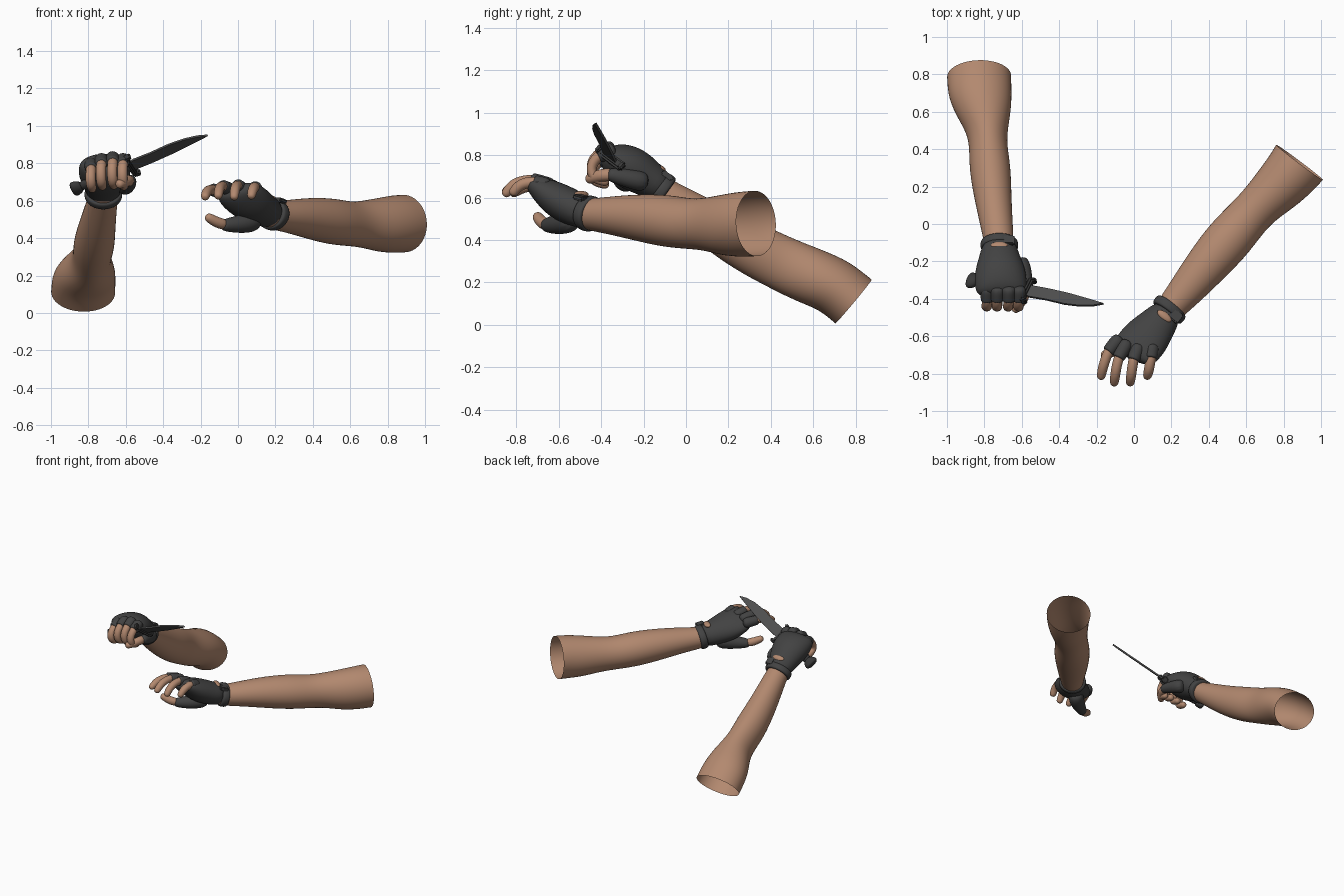
import bpy, bmesh, math
from mathutils import Vector, Matrix

cube = bpy.data.objects.get("Cube")
if cube:
    bpy.data.objects.remove(cube)


def material(name, color):
    m = bpy.data.materials.new(name)
    m.use_nodes = True
    m.diffuse_color = (*color, 1)
    m.node_tree.nodes["Principled BSDF"].inputs["Base Color"].default_value = (*color, 1)
    return m


skin = material("skin", (0.45, 0.25, 0.16))
leather = material("glove grey", (0.055, 0.055, 0.055))
steel = material("blade grey", (0.075, 0.075, 0.075))
grip = material("knife dark", (0.04, 0.04, 0.04))


def finish(name, bm, mat, smooth=True, subdivide=0):
    bmesh.ops.recalc_face_normals(bm, faces=bm.faces)
    mesh = bpy.data.meshes.new(name)
    bm.to_mesh(mesh)
    bm.free()
    for p in mesh.polygons:
        p.use_smooth = smooth
    mesh.materials.append(mat)
    obj = bpy.data.objects.new(name, mesh)
    bpy.context.collection.objects.link(obj)
    if subdivide:
        mod = obj.modifiers.new("Smooth", "SUBSURF")
        mod.levels = mod.render_levels = subdivide
    return obj


def frame(tangent, side):
    t = tangent.normalized()
    s = (side - t * side.dot(t)).normalized()
    up = s.cross(t)
    return t, s, (up if up.z >= 0 else -up)


def tube(name, rings, mat, side, cap=False, seg=12):
    """Loft ellipses (x, y, z, half width, half height) along a path."""
    side = Vector(side)
    pts = [Vector(r[:3]) for r in rings]
    bm = bmesh.new()
    loops = []
    for i, r in enumerate(rings):
        t = pts[min(i + 1, len(pts) - 1)] - pts[max(i - 1, 0)]
        t, s, _ = frame(t, side)
        u = s.cross(t)
        loop = []
        for k in range(seg):
            a = math.tau * k / seg
            off = s * math.cos(a) * r[3] + u * math.sin(a) * r[4]
            loop.append(bm.verts.new(pts[i] + off * 1.04))
        loops.append(loop)
    for a, b in zip(loops, loops[1:]):
        for k in range(seg):
            n = (k + 1) % seg
            bm.faces.new((a[k], a[n], b[n], b[k]))
    if cap:
        bm.faces.new(loops[0])
        bm.faces.new(loops[-1])
    return finish(name, bm, mat, subdivide=2)


def rounded(points, radii):
    """Round rings along a path, closed with a dome at the tip."""
    rings = [(*p, r, r) for p, r in zip(points, radii)]
    tip, r = Vector(points[-1]), radii[-1]
    d = (tip - Vector(points[-2])).normalized()
    for along, size in ((0.6, 0.8), (0.95, 0.4)):
        rings.append((*(tip + d * r * along), r * size, r * size))
    return rings


def finger(name, pts, side, thick=0.027, sleeve=0.036):
    # glove sleeve over the first joint, bare skin beyond it
    a, b = Vector(pts[0]), Vector(pts[1])
    c = b - (b - a).normalized() * 0.012
    rings = [(*p, r, r) for p, r in ((a, sleeve * 1.1), (a.lerp(b, 0.6), sleeve),
                                     (c, sleeve * 0.95), (b, sleeve * 0.9))]
    tube(name + "_sleeve", rings, leather, side, True)
    path = [a.lerp(b, 0.6)] + [Vector(p) for p in pts[1:]]
    tube(name, rounded(path, [thick] * (len(path) - 1) + [thick * 0.9]), skin, side, True)


def block(name, matrix, size, mat, bevel=0.006):
    bm = bmesh.new()
    bmesh.ops.create_cube(bm, size=1, matrix=Matrix.Diagonal((*size, 1)))
    bmesh.ops.bevel(bm, geom=bm.edges[:], offset=bevel, segments=2, affect="EDGES")
    bm.transform(matrix)
    return finish(name, bm, mat, smooth=False)


def axes(t, s, u, origin):
    m = Matrix((t, s, u)).transposed().to_4x4()
    m.translation = origin
    return m


def cuff(prefix, start, end, w, h, side):
    # wrist strap, its tab, and the bare oval opening behind the knuckles
    p, q = Vector(start), Vector(end)
    t, s, u = frame(q - p, Vector(side))
    rings = []
    for f, grow in ((-0.1, -0.015), (0, 0), (0.5, 0.002), (1, 0), (1.1, -0.015)):
        rings.append((*p.lerp(q, f), w + grow, h + grow))
    tube(prefix + "_wrist_strap", rings, leather, side, True)
    block(prefix + "_strap_tab", axes(t, s, u, q + u * h * 0.85 + s * w * 0.5),
          (0.06, 0.06, 0.025), leather)
    bm = bmesh.new()
    bmesh.ops.create_uvsphere(bm, u_segments=20, v_segments=10, radius=1)
    bm.transform(axes(t, s, u, q + t * 0.04 + u * (h - 0.004)) @
                 Matrix.Diagonal((0.022, 0.046, 0.014, 1)))
    finish(prefix + "_glove_opening", bm, skin)


X = (1, 0, 0)

# Right arm, open at the upper end
tube("right_arm", [
    (-.828, .79, .11, .172, .135), (-.825, .70, .185, .172, .135),
    (-.80, .60, .225, .148, .135), (-.785, .505, .265, .112, .132),
    (-.78, .42, .305, .10, .128), (-.77, .30, .365, .112, .125),
    (-.755, .15, .45, .10, .11), (-.735, 0, .55, .087, .09),
    (-.72, -.11, .625, .078, .072), (-.72, -.16, .66, .07, .065)], skin, X)

# Right glove closed in a fist
tube("right_glove", [
    (-.72, -.09, .625, .088, .072), (-.72, -.17, .685, .105, .086),
    (-.715, -.25, .735, .138, .108), (-.712, -.33, .775, .14, .09),
    (-.71, -.37, .795, .13, .06), (-.71, -.385, .805, .08, .03)], leather, X, True)
cuff("right", (-.72, -.095, .62), (-.72, -.13, .645), .1, .086, X)
for name, x, dz in (("little", -.785, -.02), ("ring", -.73, .005),
                    ("middle", -.67, .015), ("index", -.615, .005)):
    finger("right_%s_finger" % name, [
        (x, -.33, .825 + dz), (x, -.415, .79 + dz), (x - .005, -.45, .745 + dz),
        (x, -.44, .69 + dz * .5), (x + .005, -.385, .675 + dz * .5)], X)
tube("right_thumb_base", rounded([(-.62, -.18, .67), (-.59, -.25, .685), (-.578, -.34, .705)],
                                 [.05, .046, .036]), leather, (0, 0, 1), True)
tube("right_thumb", rounded([(-.58, -.33, .705), (-.585, -.39, .71), (-.63, -.45, .69)],
                            [.03, .031, .026]), skin, (0, 0, 1), True)

# Left arm, open at the upper end
across = (.747, -.665, 0)
tube("left_arm", [
    (.885, .33, .478, .157, .155), (.84, .27, .475, .15, .155),
    (.765, .19, .47, .138, .147), (.67, .10, .475, .116, .125),
    (.595, .02, .475, .118, .118), (.50, -.09, .49, .13, .125),
    (.38, -.23, .507, .115, .11), (.27, -.365, .517, .094, .088),
    (.19, -.455, .52, .077, .075), (.16, -.50, .535, .07, .07)], skin, across)

# Left glove, open hand with hanging fingers
tube("left_glove", [
    (.19, -.455, .522, .08, .075), (.14, -.52, .545, .098, .083),
    (.075, -.595, .58, .128, .088), (.02, -.66, .625, .134, .066),
    (-.005, -.70, .65, .12, .045), (-.015, -.715, .66, .08, .025)],
    leather, (1, -.2, .1), True)
cuff("left", (.203, -.44, .52), (.175, -.475, .53), .096, .084, across)
for name, pts in {
    "index": [(-.07, -.60, .64), (-.14, -.685, .66), (-.165, -.76, .655), (-.175, -.81, .625)],
    "middle": [(-.03, -.62, .65), (-.085, -.72, .68), (-.10, -.80, .67), (-.105, -.845, .63)],
    "ring": [(.03, -.64, .655), (-.005, -.73, .685), (-.015, -.81, .67), (-.02, -.845, .625)],
    "little": [(.10, -.64, .65), (.09, -.72, .675), (.08, -.78, .665), (.072, -.81, .63)],
}.items():
    finger("left_%s_finger" % name, pts, X)
tube("left_thumb_base", rounded([(.11, -.52, .50), (.03, -.595, .475), (-.06, -.65, .47)],
                                [.06, .052, .036]), leather, (0, 0, 1), True)
tube("left_thumb", rounded([(-.06, -.65, .47), (-.11, -.68, .482), (-.152, -.698, .507)],
                           [.03, .029, .026]), skin, (0, 0, 1), True)

# Knife: local x runs to the tip, local y across the blade
hilt = Vector((-.575, -.355, .785))
along, width, flat = frame(Vector((.41, -.075, .167)), Vector((-.03, -.065, .05)))
knife = axes(along, width, flat, hilt)
outline = [(0, .03), (.03, .04), (.13, .038), (.24, .045), (.33, .038), (.40, .02),
           (.45, -.005), (.35, -.018), (.24, -.03), (.12, -.036), (0, -.036)]
bm = bmesh.new()
face = bm.faces.new([bm.verts.new((x, y, -.006)) for x, y in outline])
out = bmesh.ops.extrude_face_region(bm, geom=[face])
bmesh.ops.translate(bm, vec=(0, 0, .012),
                    verts=[v for v in out["geom"] if isinstance(v, bmesh.types.BMVert)])
bm.transform(knife)
finish("blade", bm, steel, smooth=False)

block("knife_guard", knife, (.028, .16, .045), grip, .009)
for sign in (-1, 1):
    block("guard_tip", knife @ Matrix.Translation((.014, sign * .072, 0)),
          (.03, .022, .04), grip)


def on_axis(d, w, h):
    return (*(hilt + along * d), w, h)


tube("knife_handle", [on_axis(-.31, .032, .026), on_axis(-.2, .036, .028),
                      on_axis(-.1, .032, .026), on_axis(.01, .034, .026)], grip, width, True)
tube("knife_pommel", [on_axis(-.345, .03, .02), on_axis(-.335, .05, .03),
                      on_axis(-.315, .05, .03), on_axis(-.28, .03, .025)], grip, width, True)
